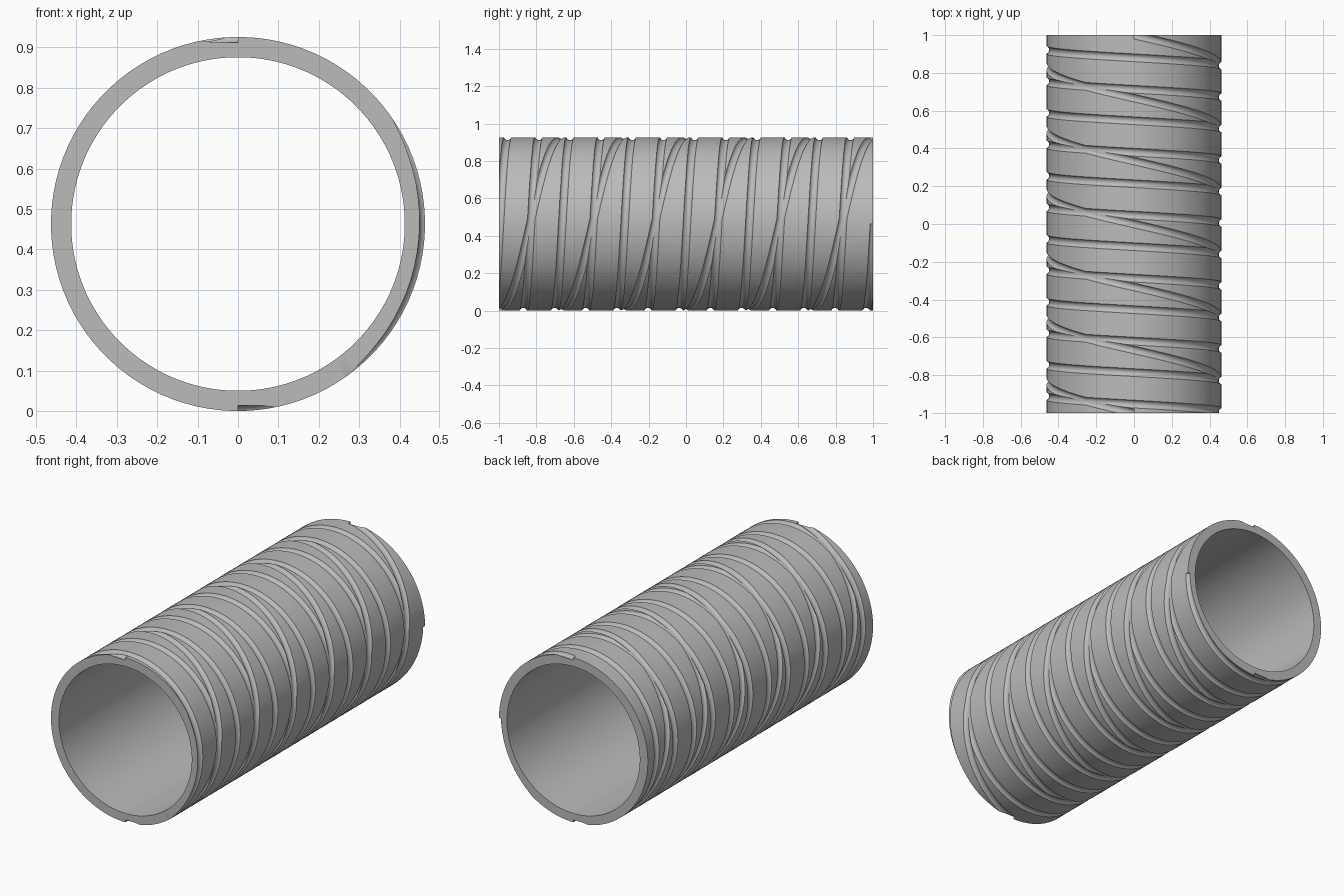
import bpy
import bmesh
from math import sin, cos, pi, tau, radians

cube = bpy.data.objects.get("Cube")
if cube:
    bpy.data.objects.remove(cube, do_unlink=True)

OUTER, INNER, HALF_LENGTH = 0.463, 0.413, 1.0
GROOVE_HALF_WIDTH, GROOVE_DEPTH = 0.021, 0.014

grey = bpy.data.materials.new("plain grey")
grey.use_nodes = True
colour = (0.5, 0.5, 0.5, 1)
grey.diffuse_color = colour
grey.node_tree.nodes["Principled BSDF"].inputs["Base Color"].default_value = colour


def sweep(name, profile, start, turns, pitch, y0, steps, closed=False):
    """Sweep a (radius, y) profile round the tube axis, climbing by pitch per turn."""
    bm = bmesh.new()
    count = round(steps * turns)
    rings = []
    for i in range(count if closed else count + 1):
        t = turns * i / count
        a = start + tau * t
        rings.append([bm.verts.new((r * cos(a), y0 + pitch * t + y, OUTER + r * sin(a)))
                      for r, y in profile])
    n = len(profile)
    pairs = list(zip(rings, rings[1:]))
    if closed:
        pairs.append((rings[-1], rings[0]))
    else:
        bm.faces.new(rings[0])
        bm.faces.new(rings[-1])
    for a, b in pairs:
        for j in range(n):
            k = (j + 1) % n
            bm.faces.new((a[j], a[k], b[k], b[j]))
    bmesh.ops.recalc_face_normals(bm, faces=bm.faces)
    mesh = bpy.data.meshes.new(name)
    bm.to_mesh(mesh)
    bm.free()
    mesh.materials.append(grey)
    obj = bpy.data.objects.new(name, mesh)
    bpy.context.collection.objects.link(obj)
    return obj


# Plain tube lying along y
wall = [(INNER, -HALF_LENGTH), (OUTER, -HALF_LENGTH), (OUTER, HALF_LENGTH), (INNER, HALF_LENGTH)]
SIDES = 96
tube = sweep("grooved_tube", wall, pi / SIDES, 1, 0, 0, SIDES, closed=True)

# Round groove section, cut to the wanted depth and width
radius = (GROOVE_HALF_WIDTH ** 2 + GROOVE_DEPTH ** 2) / (2 * GROOVE_DEPTH)
centre = OUTER - GROOVE_DEPTH + radius
section = [(centre + radius * cos(tau * i / 18), radius * sin(tau * i / 18)) for i in range(18)]

# One fine helix and a pair of steep helices
fine, steep = HALF_LENGTH / 6, HALF_LENGTH * 2 / 3
lead = 0.2
cutters = [sweep("fine_groove_cutter", section, -lead * tau, 12 + lead, fine,
                 0.005 - HALF_LENGTH - lead * fine, 80)]
for side in (1, -1):
    cutters.append(sweep("steep_groove_cutter", section, side * pi / 2, 3, steep,
                         -HALF_LENGTH, 80))

for cutter in cutters:
    cutter.hide_render = True
    mod = tube.modifiers.new("groove", "BOOLEAN")
    mod.operation = "DIFFERENCE"
    mod.solver = "EXACT"
    mod.object = cutter

# Bake the cuts and drop the cutters
bpy.context.view_layer.update()
graph = bpy.context.evaluated_depsgraph_get()
baked = bpy.data.meshes.new_from_object(tube.evaluated_get(graph))
tube.modifiers.clear()
tube.data = baked
for cutter in cutters:
    bpy.data.objects.remove(cutter, do_unlink=True)
baked.materials.clear()
baked.materials.append(grey)
for face in baked.polygons:
    face.material_index = 0

bpy.ops.object.select_all(action="DESELECT")
tube.select_set(True)
bpy.context.view_layer.objects.active = tube
bpy.ops.object.shade_smooth_by_angle(angle=radians(30))
